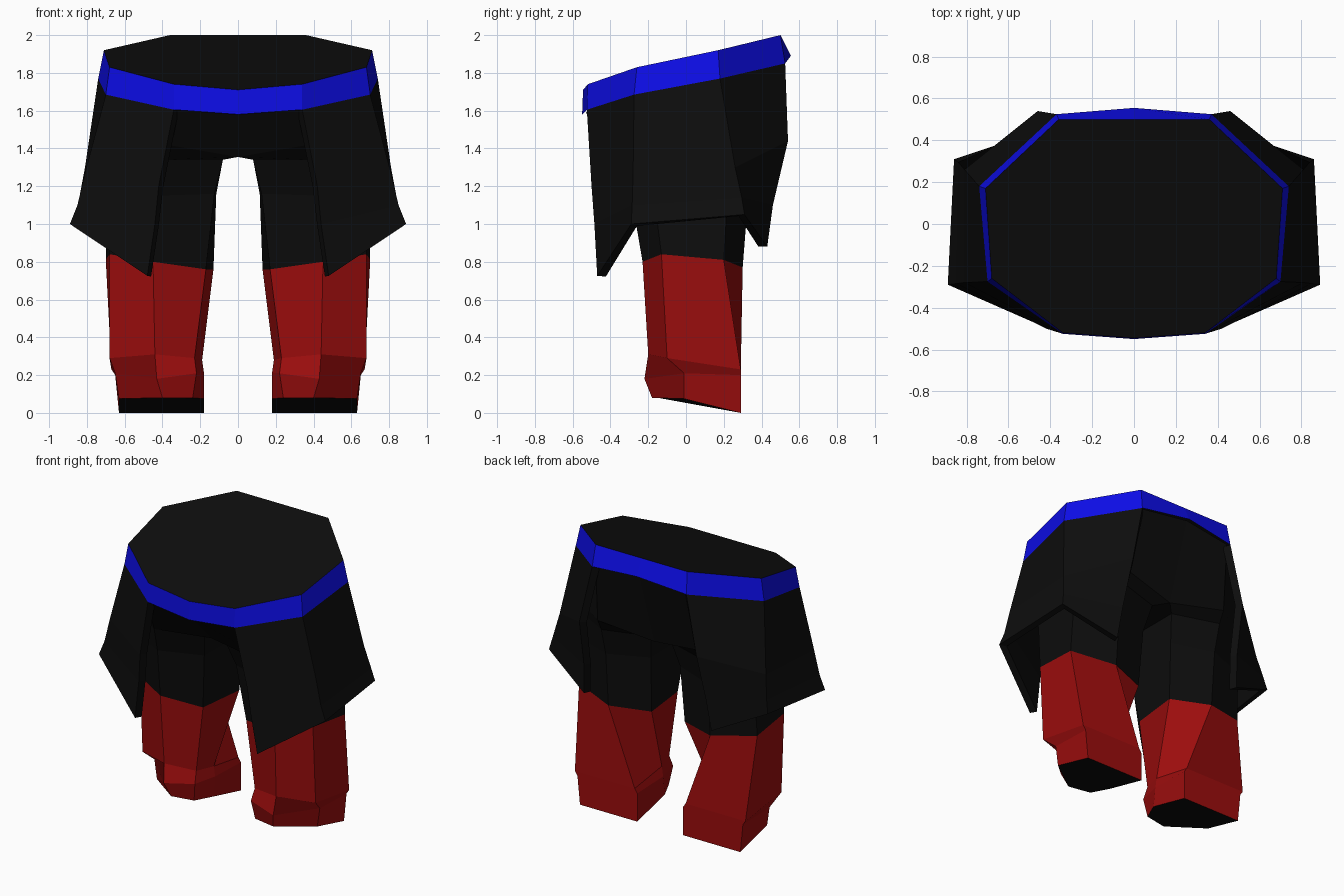
import bpy


def material(name, rgb):
    m = bpy.data.materials.new(name)
    m.diffuse_color = (*rgb, 1)
    return m


BLACK = material("black", (0.004, 0.004, 0.004))
RED = material("red", (0.33, 0.004, 0.004))
BLUE = material("blue", (0.004, 0.004, 0.8))


def make(name, verts, faces, mat, mirror=True, thickness=0):
    me = bpy.data.meshes.new(name)
    me.from_pydata(verts, [], faces)
    me.materials.append(mat)
    ob = bpy.data.objects.new(name, me)
    bpy.context.collection.objects.link(ob)
    if thickness:
        s = ob.modifiers.new("thickness", 'SOLIDIFY')
        s.thickness = thickness
        s.offset = -1
    if mirror:
        ob.modifiers.new("mirror", 'MIRROR')
    return ob


def loft(name, rows, mat, closed=True, **kw):
    """Skin rows of points, listed from top to bottom, counter-clockwise from above."""
    n = len(rows[0])
    verts = [p for row in rows for p in row]
    faces = []
    for r in range(len(rows) - 1):
        for i in range(n if closed else n - 1):
            j = (i + 1) % n
            faces.append((r * n + i, (r + 1) * n + i, (r + 1) * n + j, r * n + j))
    return make(name, verts, faces, mat, **kw)


def full_ring(half):
    return half + [(-x, y, z) for x, y, z in half[-2:0:-1]]


# Belt: tilted ten-sided band
belt_top = full_ring([(0, -.545, 1.71), (.34, -.52, 1.74), (.68, -.26, 1.83),
                      (.71, .17, 1.92), (.36, .50, 2.0), (0, .50, 2.0)])
belt_low = full_ring([(0, -.55, 1.58), (.34, -.525, 1.605), (.70, -.275, 1.685),
                      (.74, .18, 1.77), (.37, .525, 1.85), (0, .555, 1.89)])
loft("belt", [belt_top, belt_low], BLUE, mirror=False)
make("waist_top", belt_top, [tuple(range(10))], BLACK, mirror=False)

# Coat flaps: columns run front edge, front corner, back corner, back edge
loft("coat_flap", [
    belt_low[1:5],
    [(.42, -.50, 1.2), (.81, -.28, 1.27), (.81, .26, 1.3), (.46, .54, 1.44)],
    [(.44, -.485, 1.0), (.85, -.285, 1.1), (.84, .295, 1.14), (.48, .46, 1.1)],
    [(.48, -.47, .725), (.89, -.29, 1.0), (.86, .31, 1.05), (.50, .43, .88)],
], BLACK, closed=False, thickness=.05)

# Legs: six-sided rings (outer front, outer back, back, inner, inner front, front)
knee = [(.68, -.13, .84), (.70, .20, .81), (.40, .30, .77),
        (.13, .20, .76), (.17, -.15, .76), (.45, -.23, .80)]
loft("trousers", [
    [(.66, -.26, 1.69), (.70, .17, 1.78), (.36, .50, 1.86),
     (0, .53, 1.89), (0, -.53, 1.59), (.33, -.50, 1.61)],
    [(.66, -.22, 1.42), (.69, .22, 1.42), (.40, .42, 1.42),
     (0, .36, 1.355), (0, -.30, 1.355), (.38, -.42, 1.42)],
    [(.66, -.20, 1.34), (.69, .22, 1.34), (.40, .38, 1.34),
     (.08, .28, 1.34), (.08, -.26, 1.34), (.40, -.37, 1.34)],
    [(.66, -.17, 1.15), (.69, .22, 1.15), (.40, .33, 1.15),
     (.115, .23, 1.16), (.125, -.20, 1.16), (.43, -.29, 1.15)],
    knee], BLACK)

# Boots and tilted soles
sole = [(.63, -.01, .075), (.63, .29, 0), (.18, .29, 0),
        (.18, -.02, .075), (.24, -.15, .08), (.40, -.18, .08)]
loft("boot", [
    knee,
    [(.68, -.10, .29), (.67, .29, .23), (.20, .29, .23),
     (.19, .0, .28), (.23, -.14, .29), (.44, -.20, .31)],
    [(.65, -.01, .21), (.65, .29, .20), (.18, .29, .20),
     (.18, .0, .21), (.22, -.17, .21), (.43, -.22, .18)],
    sole], RED)
make("sole", sole, [(5, 4, 3, 2, 1, 0)], BLACK)
